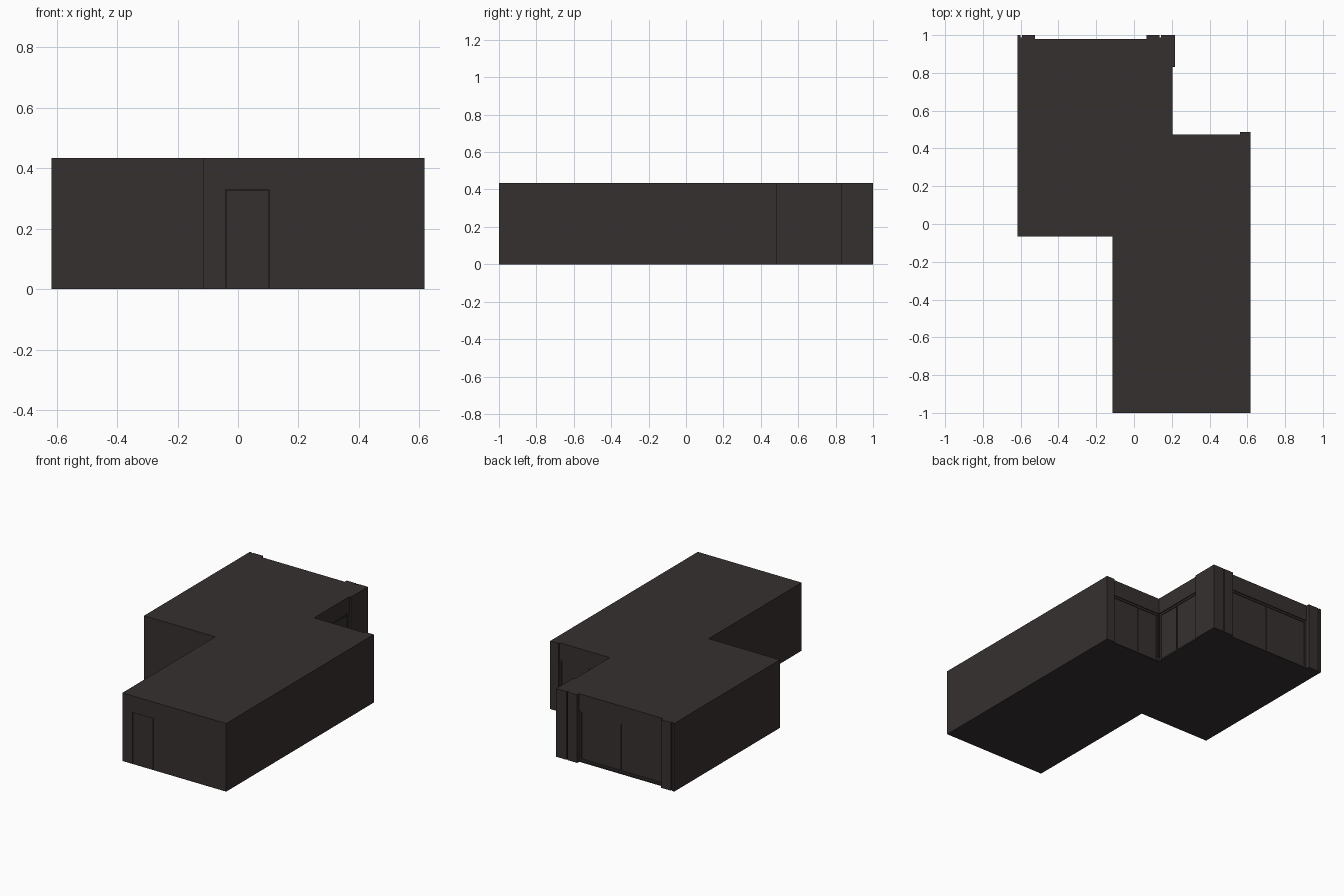
import bpy, bmesh
from mathutils import Vector

if "Cube" in bpy.data.objects:
    bpy.data.objects.remove(bpy.data.objects["Cube"])

H = 0.434       # overall height
HEAD = 0.33     # door and window head height
T = 0.015       # wall thickness
SLAB = 0.006    # floor and ceiling thickness


def material(name, c):
    m = bpy.data.materials.new(name)
    m.diffuse_color = (*c, 1)
    m.use_nodes = True
    m.node_tree.nodes["Principled BSDF"].inputs["Base Color"].default_value = m.diffuse_color
    return m


DARK = material("dark_wall", (0.036, 0.030, 0.028))


def finish(name, bm):
    bmesh.ops.recalc_face_normals(bm, faces=bm.faces)
    me = bpy.data.meshes.new(name)
    bm.to_mesh(me)
    bm.free()
    ob = bpy.data.objects.new(name, me)
    bpy.context.collection.objects.link(ob)
    me.materials.append(DARK)
    return ob


def box(name, x0, x1, y0, y1, z0=SLAB, z1=H - SLAB):
    bm = bmesh.new()
    bmesh.ops.create_cube(bm, size=1)
    bmesh.ops.scale(bm, vec=(x1 - x0, y1 - y0, z1 - z0), verts=bm.verts)
    bmesh.ops.translate(bm, vec=((x0 + x1) / 2, (y0 + y1) / 2, (z0 + z1) / 2), verts=bm.verts)
    return finish(name, bm)


def slab(name, pts, z0, z1):
    bm = bmesh.new()
    f = bm.faces.new([bm.verts.new((x, y, z0)) for x, y in pts])
    r = bmesh.ops.extrude_face_region(bm, geom=[f])
    top = [v for v in r["geom"] if isinstance(v, bmesh.types.BMVert)]
    bmesh.ops.translate(bm, vec=(0, 0, z1 - z0), verts=top)
    return finish(name, bm)


# Floor and ceiling share the L-shaped outline with its projecting pillars
outline = [(-0.617, -0.065), (-0.115, -0.065), (-0.115, -1), (0.617, -1),
           (0.617, 0.486), (0.56, 0.486), (0.56, 0.475), (0.205, 0.475),
           (0.205, 0.83), (0.216, 0.83), (0.216, 1), (0.142, 1), (0.142, 0.988),
           (0.135, 0.988), (0.135, 1), (0.067, 1), (0.067, 0.98), (-0.523, 0.98),
           (-0.523, 1), (-0.594, 1), (-0.594, 0.988), (-0.601, 0.988),
           (-0.601, 1), (-0.617, 1)]
slab("floor", outline, 0, SLAB)
slab("ceiling", outline, H - SLAB, H)

# Solid outer walls
box("left_wall", -0.617, -0.601, -0.065, 1)
box("left_return_wall", -0.617, -0.115, -0.065, -0.065 + T)
box("inner_corner_wall", -0.115, -0.115 + T, -1, -0.065 + T)
box("right_wall", 0.617 - T, 0.617, -1, 0.486)
box("right_wall_end", 0.56, 0.617, 0.465, 0.486)

# Front wall with the entrance door set flush in it
box("front_wall_left", -0.115, -0.042, -1, -1 + T)
box("front_wall_right", 0.103, 0.617, -1, -1 + T)
box("front_wall_over_door", -0.042, 0.103, -1, -1 + T, HEAD)
box("front_door", -0.0405, 0.1015, -0.9995, -1 + T, SLAB, HEAD - 0.0015)

# Back pillars, split by narrow shadow gaps
box("back_left_pillar", -0.594, -0.523, 0.955, 1)
box("back_left_gap", -0.601, -0.594, 0.955, 0.988)
box("back_middle_pillar", 0.067, 0.135, 0.955, 1)
box("back_middle_gap", 0.135, 0.142, 0.955, 0.988)
box("back_right_pillar", 0.142, 0.216, 0.955, 1)
box("back_side_wall", 0.216 - T, 0.216, 0.83, 0.955)


def window(name, axis, a, b, face, mullion):
    """Header, frame and two panes between a and b, facing +y or +x."""
    def part(label, u0, u1, inset, depth, z0, z1):
        d0, d1 = face - inset - depth, face - inset
        if axis == "x":
            box(f"{name}_{label}", u0, u1, d0, d1, z0, z1)
        else:
            box(f"{name}_{label}", d0, d1, u0, u1, z0, z1)

    f = 0.012
    part("header", a, b, 0, T, HEAD, H - SLAB)
    part("head_rail", a, b, 0.006, 0.012, HEAD - f, HEAD)
    part("sill_rail", a, b, 0.006, 0.012, SLAB, SLAB + f)
    part("jamb_start", a, a + f, 0.006, 0.012, SLAB + f, HEAD - f)
    part("jamb_end", b - f, b, 0.006, 0.012, SLAB + f, HEAD - f)
    part("mullion", mullion - 0.004, mullion + 0.004, 0.006, 0.012, SLAB + f, HEAD - f)
    part("pane_start", a + f, mullion - 0.004, 0.011, 0.003, SLAB + f, HEAD - f)
    part("pane_end", mullion + 0.004, b - f, 0.011, 0.003, SLAB + f, HEAD - f)


# Large window walls along the back and the recessed corner
window("back_window", "x", -0.523, 0.067, 0.98, -0.22)
window("corner_window", "x", 0.205, 0.56, 0.475, 0.36)
window("side_window", "y", 0.475, 0.83, 0.205, 0.63)
